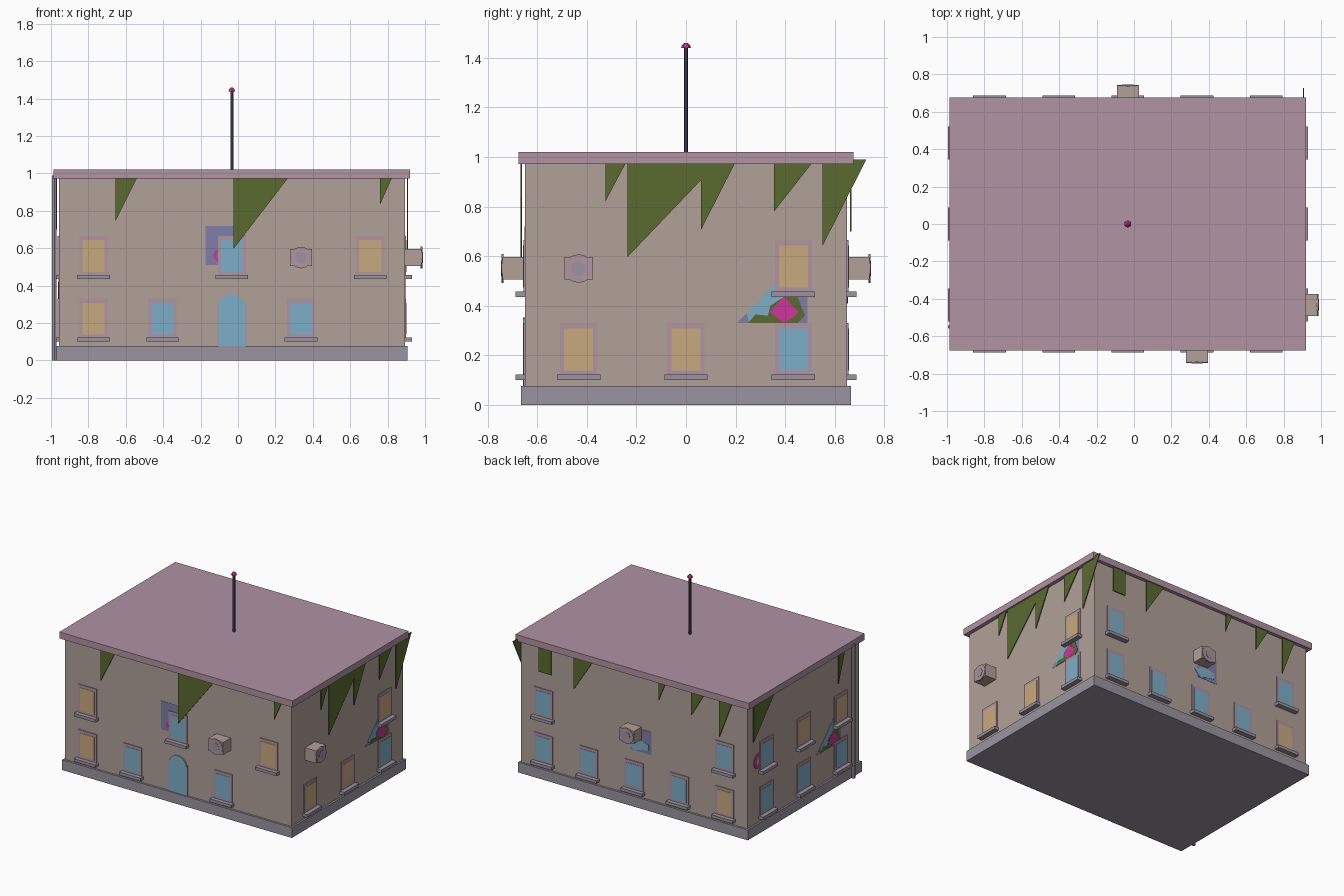
import bpy, bmesh, math
from mathutils import Vector

if "Cube" in bpy.data.objects:
    bpy.data.objects.remove(bpy.data.objects["Cube"])

CX, HX, HY = -0.033, 0.925, 0.65     # building centre and half sizes of the walls


def srgb(c):
    c /= 255
    return c / 12.92 if c < 0.04 else ((c + 0.055) / 1.055) ** 2.4


def mat(name, r, g, b):
    m = bpy.data.materials.new(name)
    m.diffuse_color = (srgb(r), srgb(g), srgb(b), 1)
    m.use_nodes = True
    m.node_tree.nodes["Principled BSDF"].inputs["Base Color"].default_value = m.diffuse_color
    return m


WALL = mat("plaster", 177, 161, 152)
MAUVE = mat("mauve_trim", 177, 147, 163)
YELLOW = mat("lit_glass", 200, 170, 126)
BLUE = mat("blue_glass", 125, 175, 200)
GREY = mat("grey_stone", 155, 148, 160)
IVY = mat("ivy_green", 90, 107, 48)
PINK = mat("magenta", 205, 55, 152)
DARK = mat("dark_metal", 75, 71, 96)
PURPLE = mat("mural_purple", 128, 126, 168)

# wall frames: wall centre, rightward direction seen from outside, outward normal
SIDES = {
    "front": (Vector((CX, -HY, 0)), Vector((1, 0, 0)), Vector((0, -1, 0))),
    "right": (Vector((CX + HX, 0, 0)), Vector((0, 1, 0)), Vector((1, 0, 0))),
    "back": (Vector((CX, HY, 0)), Vector((-1, 0, 0)), Vector((0, 1, 0))),
    "left": (Vector((CX - HX, 0, 0)), Vector((0, -1, 0)), Vector((-1, 0, 0))),
}


def finish(bm, name, m):
    bmesh.ops.recalc_face_normals(bm, faces=bm.faces)
    me = bpy.data.meshes.new(name)
    bm.to_mesh(me)
    bm.free()
    me.materials.append(m)
    ob = bpy.data.objects.new(name, me)
    bpy.context.collection.objects.link(ob)
    return ob


def plate(name, side, pts, d0, d1, m):
    """Extrude an outline (u, z) on a wall from depth d0 to d1 outward."""
    o, u, n = SIDES[side]
    bm = bmesh.new()
    lo, hi = ([bm.verts.new(o + u * a + n * d + Vector((0, 0, z))) for a, z in pts] for d in (d0, d1))
    bm.faces.new(lo)
    bm.faces.new(hi)
    k = len(pts)
    for i in range(k):
        j = (i + 1) % k
        bm.faces.new((lo[i], lo[j], hi[j], hi[i]))
    return finish(bm, side + "_" + name, m)


def rect(u, w, z0, z1):
    return [(u - w / 2, z0), (u + w / 2, z0), (u + w / 2, z1), (u - w / 2, z1)]


def disc(u, z, r, k=12):
    return [(u + r * math.cos(2 * math.pi * i / k), z + r * math.sin(2 * math.pi * i / k)) for i in range(k)]


def box(name, hx, hy, z0, z1, m):
    bm = bmesh.new()
    bmesh.ops.create_cube(bm, size=1)
    for v in bm.verts:
        v.co = Vector((CX + v.co.x * 2 * hx, v.co.y * 2 * hy, z0 + (v.co.z + 0.5) * (z1 - z0)))
    finish(bm, name, m)


def tube(name, x, y, z0, z1, r1, r2, m, k=6):
    bm = bmesh.new()
    bmesh.ops.create_cone(bm, cap_ends=True, segments=k, radius1=r1, radius2=r2, depth=z1 - z0)
    bmesh.ops.translate(bm, verts=bm.verts, vec=(x, y, (z0 + z1) / 2))
    finish(bm, name, m)


def window(side, u, floor, glass):
    z = 0.335 * floor
    plate("window_frame", side, rect(u, 0.15, z + 0.115, z + 0.33), -0.01, 0.006, MAUVE)
    plate("window_glass", side, rect(u, 0.118, z + 0.138, z + 0.308), -0.01, 0.008, glass)
    plate("window_sill", side, rect(u, 0.175, z + 0.1, z + 0.122), -0.01, 0.037, GREY)


def air_unit(side, u):
    plate("air_unit", side, rect(u, 0.118, 0.505, 0.597), -0.01, 0.09, WALL)
    plate("air_unit_fan", side, disc(u, 0.55, 0.058), 0.085, 0.094, MAUVE)
    plate("air_unit_hub", side, disc(u, 0.55, 0.03), 0.085, 0.096, GREY)


def mural(side, du, dz):
    """Triangular painted mural in four layers."""
    def put(name, pts, d, m):
        plate(name, side, [(a + du, b + dz) for a, b in pts], -0.01, d, m)
    put("mural_ground", [(0.205, 0.33), (0.49, 0.33), (0.49, 0.62)], 0.001, PURPLE)
    put("mural_sky", [(0.255, 0.33), (0.45, 0.33), (0.43, 0.46), (0.38, 0.508), (0.245, 0.371)], 0.002, BLUE)
    put("mural_leaves", [(0.25, 0.33), (0.45, 0.33), (0.48, 0.36), (0.44, 0.46), (0.40, 0.44),
                         (0.34, 0.40), (0.33, 0.36), (0.28, 0.365)], 0.003, IVY)
    put("mural_flower", [(0.335, 0.375), (0.37, 0.35), (0.395, 0.331), (0.43, 0.35), (0.455, 0.375),
                         (0.42, 0.41), (0.395, 0.44), (0.37, 0.41)], 0.004, PINK)


# main masses
box("walls", HX, HY, 0.04, 1.0, WALL)
box("plinth", 0.938, 0.665, 0, 0.076, GREY)
box("roof_slab", 0.953, 0.676, 0.972, 1.02, MAUVE)

# antenna and drainpipe
tube("antenna_pole", CX, 0, 1.01, 1.445, 0.009, 0.009, DARK)
tube("antenna_tip_base", CX, 0, 1.438, 1.45, 0.02, 0.017, PINK)
tube("antenna_tip_cap", CX, 0, 1.45, 1.46, 0.017, 0.006, PINK)
tube("drainpipe", -0.982, -0.55, 0, 0.99, 0.013, 0.013, GREY)

# windows: side -> spacing, {floor: (column, glass) ...}
COL, ROW = 0.37, 0.433
LAYOUT = {
    "front": (COL, {0: ((-2, YELLOW), (-1, BLUE), (1, BLUE)), 1: ((-2, YELLOW), (0, BLUE), (2, YELLOW))}),
    "back": (COL, {0: ((-2, BLUE), (-1, BLUE), (0, BLUE), (1, BLUE), (2, YELLOW)), 1: ((-2, BLUE), (2, BLUE))}),
    "right": (ROW, {0: ((-1, YELLOW), (0, YELLOW), (1, BLUE)), 1: ((1, YELLOW),)}),
    "left": (ROW, {0: ((-1, BLUE), (0, BLUE), (1, BLUE)), 1: ((-1, BLUE), (0, YELLOW), (1, YELLOW))}),
}
for side, (step, floors) in LAYOUT.items():
    for floor, items in floors.items():
        for k, glass in items:
            window(side, k * step, floor, glass)

# arched door
arch = [(0.072 * math.cos(t * math.pi / 10), 0.285 + 0.068 * math.sin(t * math.pi / 10)) for t in range(11)]
plate("door_frame", "front", rect(0, 0.16, 0.07, 0.3), -0.01, 0.005, MAUVE)
plate("door", "front", [(-0.072, 0.07), (0.072, 0.07)] + arch, -0.01, 0.008, BLUE)

# air conditioners
air_unit("front", COL)
air_unit("right", -ROW)
air_unit("back", 0)

# painted murals
mural("right", 0, 0)
mural("left", -0.05, -0.02)
plate("mural_panel", "front", rect(-0.035, 0.21, 0.51, 0.72), -0.01, 0.002, PURPLE)
plate("mural_panel", "back", rect(0.055, 0.17, 0.41, 0.58), -0.01, 0.002, PURPLE)
plate("mural_splash", "back", [(-0.05, 0.46), (0.0, 0.41), (0.06, 0.43), (0.12, 0.44), (0.12, 0.48),
                               (0.05, 0.5), (0.0, 0.49)], -0.01, 0.004, BLUE)
for side, u, z in (("front", -0.065, 0.56), ("left", -0.52, 0.53)):
    r = 0.035 if side == "front" else 0.06
    ang = [math.radians(90 + 30 * i) for i in range(7)]
    arc = [(u + r * math.cos(a), z + r * math.sin(a)) for a in ang]
    arc += [(u + r * 0.5 * math.cos(a), z + r * 0.5 * math.sin(a)) for a in reversed(ang)]
    plate("mural_stroke", side, arc, -0.01, 0.004, PINK)

# hanging ivy: (left edge, right edge at the top, lowest z)
IVIES = {
    "front": ((-0.622, -0.5, 0.745), (0.008, 0.312, 0.595), (0.793, 0.862, 0.835)),
    "right": ((-0.325, -0.235, 0.82), (-0.235, 0.14, 0.597), (0.06, 0.205, 0.705),
              (0.355, 0.52, 0.78), (0.55, 0.727, 0.64)),
    "back": ((-0.485, -0.32, 0.735), (0.21, 0.27, 0.84), (0.475, 0.59, 0.8), (0.705, 0.815, 0.7)),
    "left": ((-0.6, -0.34, 0.7), (0.39, 0.47, 0.755)),
}
for side, items in IVIES.items():
    for a, b, z in items:
        plate("ivy", side, [(a, z), (b, 0.99), (a, 0.99)], 0.011, 0.017, IVY)
plate("ivy_clump", "back", rect(-0.72, 0.105, 0.79, 0.98), 0.011, 0.017, IVY)
